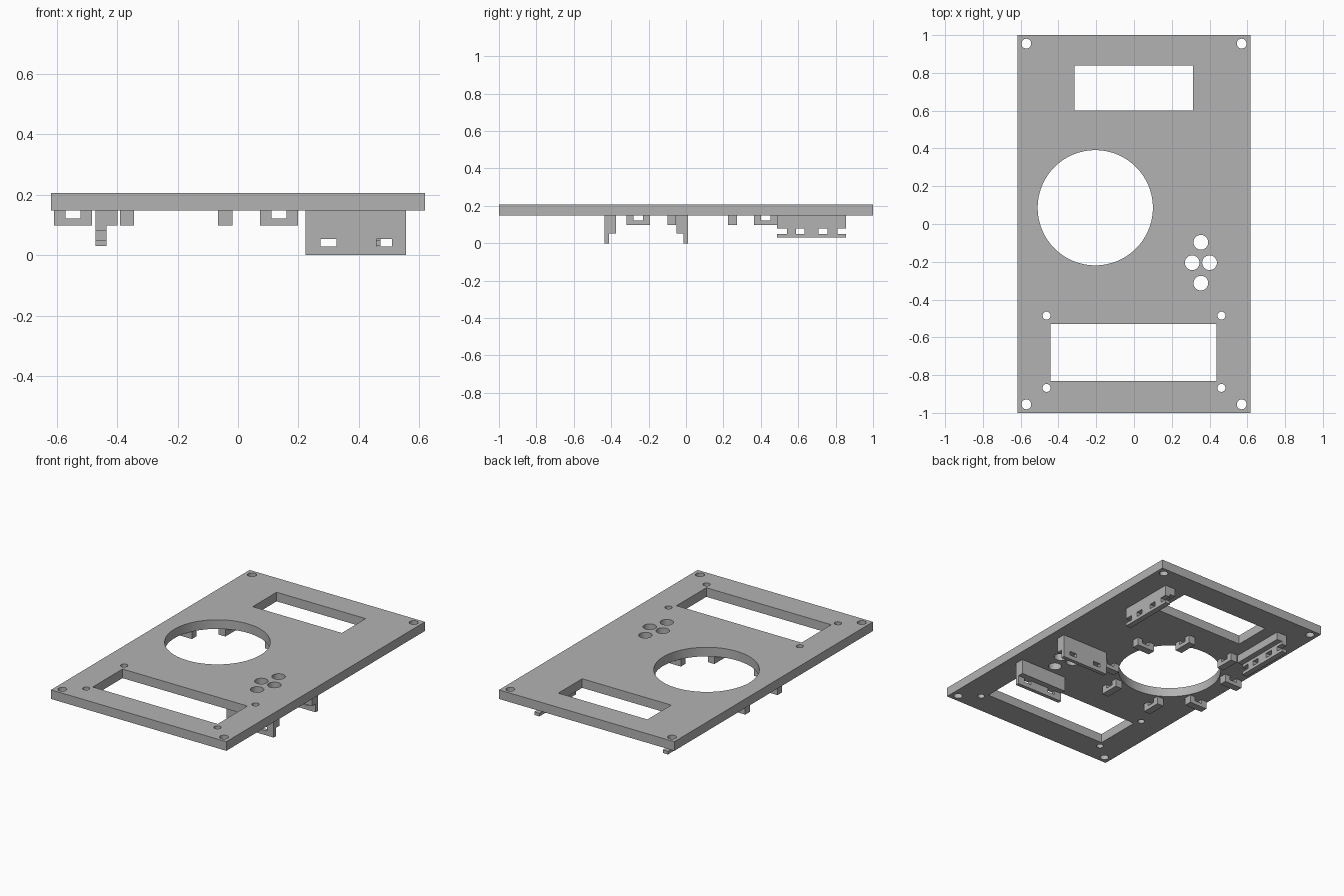
import bpy, bmesh, math
from mathutils import Matrix, Vector

cube = bpy.data.objects.get("Cube")
if cube:
    bpy.data.objects.remove(cube, do_unlink=True)

GREY = (0.45, 0.45, 0.45, 1)
mat = bpy.data.materials.new("grey_plastic")
mat.use_nodes = True
mat.diffuse_color = GREY
mat.node_tree.nodes["Principled BSDF"].inputs["Base Color"].default_value = GREY

# Profile planes: local (u, v, w) where w is the extrusion direction
XY = Matrix.Identity(4)
XZ = Matrix.Rotation(math.pi / 2, 4, 'X')                 # extrudes towards -y
YZ = Matrix(((0, 0, 1, 0), (1, 0, 0, 0), (0, 1, 0, 0), (0, 0, 0, 1)))  # towards +x


def rect(u0, u1, v0, v1):
    return [(u0, v0), (u1, v0), (u1, v1), (u0, v1)]


def circle(u, v, r, n=32):
    return [(u + r * math.cos(2 * math.pi * i / n),
             v + r * math.sin(2 * math.pi * i / n)) for i in range(n)]


def extrude(name, outlines, depth, matrix):
    """Extrude an outline with holes along local w, then place it."""
    curve = bpy.data.curves.new(name, 'CURVE')
    curve.dimensions = '2D'
    curve.fill_mode = 'BOTH'
    curve.extrude = depth / 2
    for pts in outlines:
        spline = curve.splines.new('POLY')
        spline.points.add(len(pts) - 1)
        for p, (u, v) in zip(spline.points, pts):
            p.co = (u, v, 0, 1)
        spline.use_cyclic_u = True
    temp = bpy.data.objects.new(name + "_curve", curve)
    bpy.context.collection.objects.link(temp)
    bpy.context.view_layer.update()
    mesh = bpy.data.meshes.new_from_object(
        temp.evaluated_get(bpy.context.evaluated_depsgraph_get()))
    bpy.data.objects.remove(temp, do_unlink=True)
    bpy.data.curves.remove(curve)

    bm = bmesh.new()
    bm.from_mesh(mesh)
    bmesh.ops.remove_doubles(bm, verts=bm.verts, dist=1e-5)
    bmesh.ops.transform(bm, matrix=matrix @ Matrix.Translation((0, 0, depth / 2)),
                        verts=bm.verts)
    bmesh.ops.recalc_face_normals(bm, faces=bm.faces)
    for f in bm.faces:
        f.smooth = False
        f.material_index = 0
    bm.to_mesh(mesh)
    bm.free()
    mesh.name = name
    mesh.materials.clear()
    mesh.materials.append(mat)
    obj = bpy.data.objects.new(name, mesh)
    bpy.context.collection.objects.link(obj)
    return obj


def at(x, y, z):
    return Matrix.Translation((x, y, z))


UNDER, TOP = 0.148, 0.206
CX, CY = -0.205, 0.086

# Front panel with all its openings
panel = [rect(-0.618, 0.618, -1, 1),
         rect(-0.316, 0.312, 0.6, 0.84),
         rect(-0.443, 0.438, -0.83, -0.53),
         circle(CX, CY, 0.305, 96)]
for sx in (-1, 1):
    panel += [circle(sx * 0.57, sy * 0.955, 0.026) for sy in (-1, 1)]
    panel += [circle(sx * 0.463, y, 0.021) for y in (-0.485, -0.868)]
    panel.append(circle(0.354 + sx * 0.046, -0.205, 0.039))
    panel.append(circle(0.354, -0.205 + sx * 0.108, 0.039))
extrude("panel", panel, TOP - UNDER, at(0, 0, UNDER))

# Button board holders: slotted wall plus a supporting step on the inner side
wall = [rect(0.224, 0.556, 0, UNDER),
        rect(0.273, 0.325, 0.028, 0.053), rect(0.458, 0.509, 0.028, 0.053)]
step = [rect(0.224, 0.556, 0.053, UNDER)]
for side, wall_y, step_y in (("front", -0.411, -0.374), ("back", 0.011, -0.013)):
    extrude(side + "_button_wall", wall, 0.024, at(0, wall_y, 0) @ XZ)
    extrude(side + "_button_step", step, 0.037, at(0, step_y, 0) @ XZ)

# Display holders: wall with tie slots and open end notches, plus an inner step
Y0, Y1, NOTCH = 0.487, 0.855, 0.053
outline = [(Y0, 0.03), (Y1, 0.03), (Y1, 0.05), (Y1 - NOTCH + 0.008, 0.05),
           (Y1 - NOTCH + 0.008, 0.08), (Y1, 0.08), (Y1, UNDER), (Y0, UNDER),
           (Y0, 0.08), (Y0 + NOTCH, 0.08), (Y0 + NOTCH, 0.05), (Y0, 0.05)]
holder = [outline, rect(0.587, 0.634, 0.05, 0.08), rect(0.708, 0.757, 0.05, 0.08)]
ledge = [rect(Y0, Y1, 0.098, UNDER)]
for side, wall_x, ledge_x in (("right", -0.471, -0.435), ("left", 0.435, 0.398)):
    extrude(side + "_display_wall", holder, 0.036, at(wall_x, 0, 0) @ YZ)
    extrude(side + "_display_ledge", ledge, 0.037, at(ledge_x, 0, 0) @ YZ)

# Eight bridge clips around the round opening
bridge = [[(0.278, 0.098), (0.403, 0.098), (0.403, UNDER), (0.366, UNDER),
           (0.366, 0.122), (0.315, 0.122), (0.315, UNDER), (0.278, UNDER)]]
for k in range(4):
    turn = at(CX, CY, 0) @ Matrix.Rotation(k * math.pi / 2, 4, 'Z')
    for y in (0.186, -0.139):
        extrude("ring_clip", bridge, 0.047, turn @ at(0, y, 0) @ XZ)
